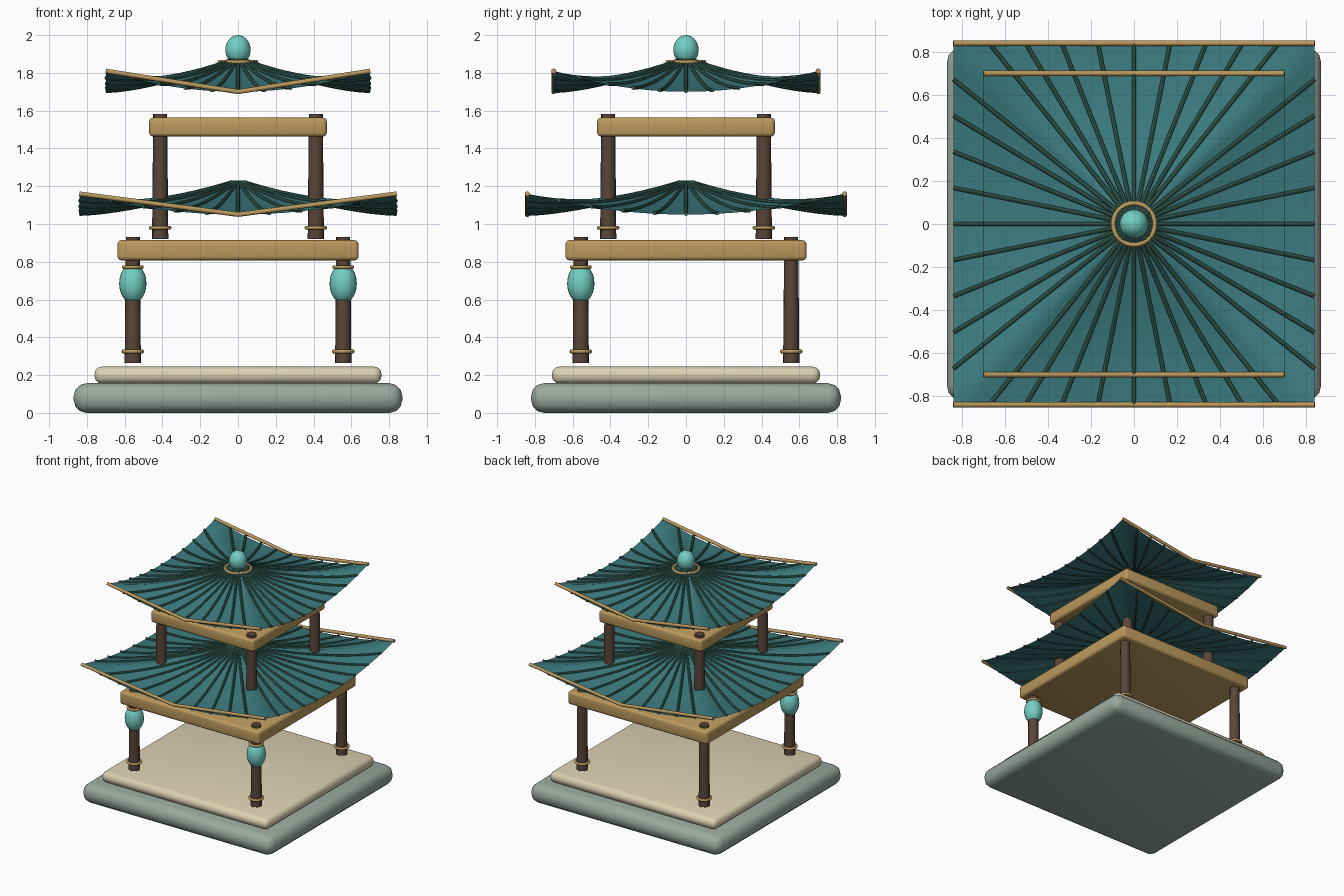
import bpy, bmesh, math
from mathutils import Vector

if "Cube" in bpy.data.objects:
    bpy.data.objects.remove(bpy.data.objects["Cube"])


def material(name, rgb):
    m = bpy.data.materials.new(name)
    m.diffuse_color = (*rgb, 1)
    m.use_nodes = True
    m.node_tree.nodes["Principled BSDF"].inputs["Base Color"].default_value = m.diffuse_color
    return m


STONE = material("stone", (0.32, 0.40, 0.35))
CREAM = material("cream", (0.72, 0.64, 0.45))
WOOD = material("dark_wood", (0.10, 0.06, 0.04))
GOLD = material("gold", (0.50, 0.32, 0.11))
TEAL = material("teal_tile", (0.045, 0.20, 0.215))
RIB = material("rib_green", (0.04, 0.13, 0.095))
JADE = material("jade", (0.17, 0.62, 0.55))


def make(name, bm, mat, smooth=True):
    bmesh.ops.recalc_face_normals(bm, faces=bm.faces)
    me = bpy.data.meshes.new(name)
    bm.to_mesh(me)
    bm.free()
    ob = bpy.data.objects.new(name, me)
    bpy.context.collection.objects.link(ob)
    me.materials.append(mat)
    if smooth:
        me.shade_smooth()
        me.set_sharp_from_angle(angle=math.radians(40))
    return ob


def slab(name, hx, hy, z0, z1, bevel, mat):
    bm = bmesh.new()
    bmesh.ops.create_cube(bm, size=1)
    for v in bm.verts:
        v.co = (v.co.x * 2 * hx, v.co.y * 2 * hy, z0 + (v.co.z + 0.5) * (z1 - z0))
    bmesh.ops.bevel(bm, geom=bm.edges[:], offset=bevel, segments=3, profile=0.5, affect='EDGES')
    return make(name, bm, mat)


def lathe(name, profile, x, y, mat, n=24, closed=False):
    """Revolve (radius, z) points about a vertical axis."""
    bm = bmesh.new()
    rings = [[bm.verts.new((x + r * math.cos(2 * math.pi * i / n),
                            y + r * math.sin(2 * math.pi * i / n), z)) for i in range(n)]
             for r, z in profile]
    pairs = list(zip(rings, rings[1:]))
    if closed:
        pairs.append((rings[-1], rings[0]))
    for a, b in pairs:
        for i in range(n):
            j = (i + 1) % n
            bm.faces.new((a[i], a[j], b[j], b[i]))
    if not closed:
        bm.faces.new(rings[0])
        bm.faces.new(rings[-1])
    return make(name, bm, mat)


def ring(name, x, y, z, major, minor):
    prof = [(major + minor * math.cos(a), z + minor * math.sin(a))
            for a in (2 * math.pi * k / 10 for k in range(10))]
    return lathe(name, prof, x, y, GOLD, 32, True)


def tube(bm, pts, radius, n=8):
    """Sweep a round section along a path that stays roughly in one vertical plane."""
    flat = (pts[-1] - pts[0]).cross(Vector((0, 0, 1))).normalized()
    rings = []
    for k, p in enumerate(pts):
        tan = (pts[min(k + 1, len(pts) - 1)] - pts[max(k - 1, 0)]).normalized()
        up = flat.cross(tan).normalized()
        rings.append([bm.verts.new(p + radius * (math.cos(2 * math.pi * i / n) * flat
                                                 + math.sin(2 * math.pi * i / n) * up))
                      for i in range(n)])
    for a, b in zip(rings, rings[1:]):
        for i in range(n):
            j = (i + 1) % n
            bm.faces.new((a[i], a[j], b[j], b[i]))
    bm.faces.new(rings[0])
    bm.faces.new(rings[-1])


def roof(tier, half, eave, rise=0.18, lift=0.11):
    def point(side, s, t, dz=0.0):
        z = eave + rise * (1 - s) ** 1.55 + lift * t * t * s * s
        x, y = half * s * t, -half * s
        for _ in range(side):
            x, y = -y, x
        return Vector((x, y, z + dz))

    # sweeping tile surface
    bm = bmesh.new()
    rows, cols = 14, 20
    for side in range(4):
        grid = [[bm.verts.new(point(side, r / rows, 2 * c / cols - 1)) for c in range(cols + 1)]
                for r in range(rows + 1)]
        for r in range(rows):
            for c in range(cols):
                bm.faces.new((grid[r][c], grid[r + 1][c], grid[r + 1][c + 1], grid[r][c + 1]))
    bmesh.ops.remove_doubles(bm, verts=bm.verts, dist=1e-5)
    bmesh.ops.dissolve_degenerate(bm, edges=bm.edges, dist=1e-6)
    make(tier + "_roof", bm, TEAL)

    # radial ribs
    bm = bmesh.new()
    for side in range(4):
        for k in range(-4, 5):
            tube(bm, [point(side, 0.04 + 0.96 * i / 12, k / 5, 0.003) for i in range(13)], 0.01)
    make(tier + "_roof_ribs", bm, RIB)

    # straight eave poles, front and back
    bm = bmesh.new()
    for side in (0, 2):
        for t in (-1, 1):
            tube(bm, [point(side, 1, t), point(side, 1, 0)], 0.013, 10)
    make(tier + "_eave_poles", bm, GOLD)


# stepped base
slab("stone_base", 0.87, 0.82, 0, 0.157, 0.068, STONE)
slab("cream_floor", 0.76, 0.71, 0.155, 0.245, 0.04, CREAM)

# two tiers: columns with foot rings, beam slab, roof
for tier, off, z0, z1, beam, b0, b1, half, eave in (
        ("lower", 0.557, 0.265, 0.932, 0.638, 0.808, 0.914, 0.84, 1.05),
        ("upper", 0.412, 0.92, 1.583, 0.47, 1.463, 1.563, 0.70, 1.70)):
    for x in (-off, off):
        for y in (-off, off):
            lathe(tier + "_column", [(0.043, z0), (0.037, z1)], x, y, WOOD, 16)
            ring(tier + "_column_ring", x, y, z0 + 0.06, 0.05, 0.01)
    slab(tier + "_beam", beam, beam, b0, b1, 0.02, GOLD)
    roof(tier, half, eave)

# jade lanterns on the front columns
for x in (-0.557, 0.557):
    prof = [(0.072 * math.cos(a), 0.685 + 0.105 * math.sin(a))
            for a in (math.radians(-62 + 124 * k / 12) for k in range(13))]
    lathe("lantern", prof, x, -0.557, JADE)
    ring("lantern_ring", x, -0.557, 0.772, 0.048, 0.01)

# finial
egg = [(0.067 * math.sin(a), 1.922 - 0.078 * math.cos(a))
       for a in (math.pi * (0.02 + 0.96 * k / 16) for k in range(17))]
lathe("finial", egg, 0, 0, JADE, 32)
ring("finial_ring", 0, 0, 1.857, 0.097, 0.011)
